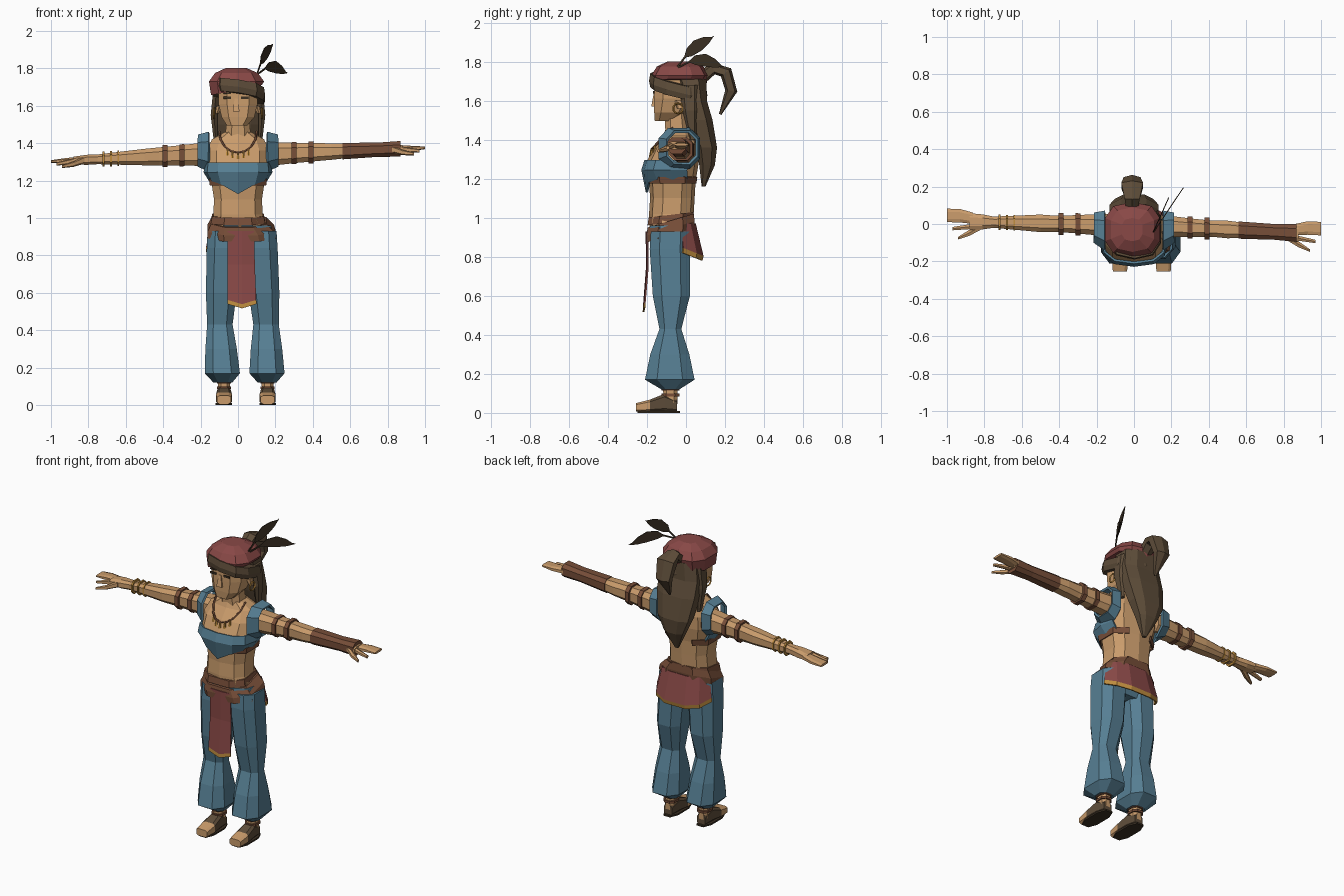
import bpy, bmesh, math
from mathutils import Vector

start_cube = bpy.data.objects.get("Cube")
if start_cube:
    bpy.data.objects.remove(start_cube, do_unlink=True)


def material(name, red, green, blue):
    mat = bpy.data.materials.new(name)
    mat.use_nodes = True
    colour = [(c / 255) ** 2.2 for c in (red, green, blue)] + [1]
    mat.diffuse_color = colour
    mat.node_tree.nodes["Principled BSDF"].inputs["Base Color"].default_value = colour
    return mat


skin = material("skin", 200, 154, 107)
cloth_blue = material("cloth blue", 87, 126, 146)
cloth_red = material("cloth red", 136, 74, 72)
hair_brown = material("hair brown", 94, 78, 60)
leather = material("leather", 118, 79, 59)
gold = material("gold", 190, 140, 65)
dark = material("dark brown", 62, 52, 40)


def finish(name, bm, mats, thick=0):
    bmesh.ops.recalc_face_normals(bm, faces=bm.faces)
    mesh = bpy.data.meshes.new(name)
    bm.to_mesh(mesh)
    bm.free()
    for mat in mats:
        mesh.materials.append(mat)
    obj = bpy.data.objects.new(name, mesh)
    bpy.context.collection.objects.link(obj)
    if thick:
        mod = obj.modifiers.new("thickness", "SOLIDIFY")
        mod.thickness = thick
        mod.offset = 0
    return obj


def loft(name, rings, mats, axis="z", sides=8, power=.75, spin=.5,
         cap=True, shape=None, keep=None, thick=0):
    """Skin rings given as (x, y, z, radius a, radius b); one material per band."""
    mats = mats if isinstance(mats, list) else [mats]
    bm = bmesh.new()
    widest = math.cos(math.tau * spin / sides)
    centres = [Vector(ring[:3]) for ring in rings]
    loops = []
    for k, ring in enumerate(rings):
        u, v = {"x": ((0, 1, 0), (0, 0, 1)), "y": ((1, 0, 0), (0, 0, 1))}.get(axis, ((1, 0, 0), (0, 1, 0)))
        u, v = Vector(u), Vector(v)
        if axis == "path":
            along = centres[min(k + 1, len(rings) - 1)] - centres[max(k - 1, 0)]
            v = along.cross(u).normalized()
        loop = []
        for i in range(sides):
            angle = math.tau * (i + spin) / sides
            a, b = (math.copysign((abs(f) / widest) ** power, f) if abs(f) > 1e-6 else 0
                    for f in (math.cos(angle), math.sin(angle)))
            point = centres[k] + u * a * ring[3] + v * b * ring[4]
            loop.append(bm.verts.new(shape(point) if shape else point))
        loops.append(loop)
    for k, (low, high) in enumerate(zip(loops, loops[1:])):
        for i in range(sides):
            j = (i + 1) % sides
            face = bm.faces.new((low[i], low[j], high[j], high[i]))
            face.material_index = min(k, len(mats) - 1)
    if cap:
        bm.faces.new(loops[0])
        bm.faces.new(loops[-1]).material_index = len(mats) - 1
    if keep:
        unwanted = [f for f in bm.faces if not keep(f.calc_center_median())]
        bmesh.ops.delete(bm, geom=unwanted, context="FACES")
    return finish(name, bm, mats, thick)


def panel(name, rows, mats, thick=.008):
    """Sheet through rows of points; one material per row."""
    bm = bmesh.new()
    grid = [[bm.verts.new(p) for p in row] for row in rows]
    for k, (top, low) in enumerate(zip(grid, grid[1:])):
        for i in range(len(top) - 1):
            face = bm.faces.new((top[i], top[i + 1], low[i + 1], low[i]))
            face.material_index = min(k, len(mats) - 1)
    return finish(name, bm, mats, thick)


# Torso and neck
loft("torso", [(.02, -.08, .9, .15, .1), (0, -.075, 1.02, .132, .11), (0, -.07, 1.1, .128, .11),
               (0, -.07, 1.19, .142, .115), (0, -.07, 1.28, .165, .13), (0, -.05, 1.36, .165, .11),
               (0, -.035, 1.42, .14, .08), (0, -.04, 1.46, .07, .06)], skin, sides=10)
loft("neck", [(0, -.045, 1.42, .07, .06), (0, -.055, 1.56, .058, .055)], skin)

# Cropped top with pointed front edge
def pointed(p):
    if p.z < 1.21 and p.y < -.1:
        p.z -= .07 * max(0, 1 - abs(p.x) / .12)
    return p

loft("cropped_top", [(0, -.07, 1.2, .15, .13), (0, -.08, 1.245, .178, .143), (0, -.07, 1.295, .172, .137)],
     cloth_blue, sides=12, spin=0, cap=False, shape=pointed, keep=lambda c: c.y < .01, thick=.012)
loft("under_bust_band", [(0, -.07, 1.175, .147, .12), (0, -.07, 1.21, .152, .125)],
     leather, cap=False, keep=lambda c: abs(c.x) > .1, thick=.008)

# Necklace with drops
def neck_point(turn):
    return Vector((.1 * math.sin(turn), -.07 - .108 * math.cos(turn), 1.46 - .11 * math.cos(turn)))

cord = bpy.data.curves.new("necklace", "CURVE")
cord.dimensions = "3D"
cord.bevel_depth = .006
cord.bevel_resolution = 0
line = cord.splines.new("POLY")
line.points.add(8)
for i, point in enumerate(line.points):
    point.co = (*neck_point((i - 4) * .4), 1)
cord.materials.append(leather)
bpy.context.collection.objects.link(bpy.data.objects.new("necklace", cord))
for i in range(-2, 3):
    x, y, z = neck_point(i * .3)
    loft("necklace_drop", [(x, y - .005, z - .035, .009, .006), (x, y, z, .004, .004)], gold, sides=6)

# Arms with bands and hands
ARM = [(.14, .058, .062), (.22, .055, .06), (.32, .048, .053), (.42, .043, .048), (.5, .047, .044),
       (.6, .04, .037), (.75, .03, .026), (.81, .04, .027), (.88, .045, .02)]


def arm(side, label, y_start, y_end, z_end):
    def at(reach, a, b, dy=0, dz=0):
        f = (reach - .16) / .84
        return (side * reach, y_start + (y_end - y_start) * f + dy, 1.342 + (z_end - 1.342) * f + dz, a, b)

    def band(name, reach, half, a, mat):
        loft(label + name, [at(reach - half, a, a), at(reach + half, a, a)], mat, "x")

    loft(label + "arm", [at(*row) for row in ARM], skin, "x")
    loft(label + "fingers", [at(.86, .03, .018, .018), at(.93, .036, .014, .03), at(1, .036, .007, .03)], skin, "x")
    loft(label + "little_finger", [at(.86, .014, .014, -.025), at(.97, .009, .008, -.04, -.015)], skin, "x", 6)
    loft(label + "thumb", [at(.82, .018, .018, -.025), at(.88, .016, .013, -.06, -.02),
                           at(.94, .007, .007, -.09, -.03)], skin, "x", 6)
    for reach in (.3, .39):
        band("upper_arm_band", reach, .013, .059, leather)
    if side < 0:
        for reach in (.64, .68, .72):
            band("bracelet", reach, .005, .041, gold)
    else:
        loft("bracer", [at(.56, .046, .044), at(.75, .042, .038), at(.87, .047, .042)], leather, "x")
    # Shoulder strap around the arm opening
    loft(label + "strap", [(side * .155, -.035, 1.355, .1, .1), (side * .212, -.02, 1.36, .075, .08)],
         cloth_blue, "x", cap=False, thick=.014)


arm(-1, "right_", -.005, .016, 1.302)
arm(1, "left_", -.012, -.055, 1.375)

# Trousers, ankles and shoes
LEG = [(.93, -.08, .088, .1), (.84, -.083, .088, .103), (.6, -.075, .082, .095), (.43, -.08, .068, .056),
       (.3, -.083, .084, .1), (.17, -.083, .094, .127), (.12, -.08, .05, .045)]


def leg(label, hip, knee, ankle):
    def middle(z):
        return knee + (hip - knee) * (z - .43) / .5 if z > .43 else ankle + (knee - ankle) * z / .43
    loft(label + "trouser_leg", [(middle(z), y, z, a, b) for z, y, a, b in LEG], cloth_blue)
    loft(label + "ankle", [(ankle, -.08, .04, .03, .035), (ankle, -.08, .16, .032, .038)], skin)
    for z in (.085, .115):
        loft(label + "ankle_wrap", [(ankle, -.08, z, .038, .046), (ankle, -.08, z + .014, .038, .046)], leather)
    loft(label + "shoe", [(ankle, -.045, .036, .028, .03), (ankle, -.11, .052, .036, .046),
                          (ankle, -.185, .037, .043, .031), (ankle, -.255, .028, .038, .022)],
         [hair_brown, hair_brown, skin], "y", power=.5)
    loft(label + "sole", [(ankle, -.14, 0, .044, .108), (ankle, -.14, .01, .044, .108)], dark)


leg("right_", -.075, -.097, -.075)
leg("left_", .118, .15, .158)
loft("hips", [(.02, -.08, .8, .1, .08), (.02, -.082, .86, .18, .1), (.02, -.08, .96, .155, .105)], cloth_blue)

# Belts, tilted down to the front
def tilt(p):
    return p + Vector((0, 0, .3 * (p.y + .08)))

loft("wide_belt", [(.02, -.08, .91, .182, .122), (.015, -.08, .945, .178, .124), (.005, -.078, .985, .148, .118)],
     leather, shape=tilt)
loft("thin_belt", [(0, -.078, .975, .146, .119), (0, -.076, 1.015, .138, .115)], leather,
     shape=lambda p: p + Vector((0, 0, .12 * (p.y + .08))))

# Back sash and front cloth, both with gold edges
def hang(p):
    if p.z < .9:
        p.z -= .4 * max(0, p.y + .03)
    return p

loft("back_sash", [(.02, -.075, .97, .16, .12), (.02, -.075, .85, .187, .16), (.02, -.075, .825, .188, .155)],
     [cloth_red, gold], sides=12, cap=False, shape=hang, keep=lambda c: c.y > -.06, thick=.01)


def cloth_row(y, z, dip, right):
    return [(-.056, y, z), (.022, y - .006, z - dip), (right, y, z)]


panel("front_cloth", [cloth_row(-.197, .93, 0, .085), cloth_row(-.195, .75, 0, .09),
                      cloth_row(-.211, .562, .023, .097), cloth_row(-.212, .54, .023, .098)],
      [cloth_red, cloth_red, gold])

# Head and face
loft("head", [(-.005, -.11, 1.495, .055, .05), (0, -.083, 1.54, .088, .08), (0, -.06, 1.61, .104, .103),
              (0, -.05, 1.72, .104, .11)], skin, power=.65)
loft("nose", [(-.01, -.155, 1.57, .018, .023), (-.01, -.155, 1.64, .008, .01)], skin, sides=4)
for side in (-1, 1):
    x = -.01 + side * .047
    for name, z, half in (("eye", 1.643, .006), ("eyebrow", 1.667, .004)):
        y = -.165
        panel(name, [[(x - .02, y, z - half), (x + .02, y, z - half)],
                     [(x - .02, y, z + half), (x + .02, y, z + half)]], [dark])
    loft("ear", [(side * .1, -.03, 1.6, .015, .025), (side * .112, -.03, 1.56, .01, .014)], skin, sides=6)
    bpy.ops.mesh.primitive_torus_add(major_segments=10, minor_segments=4, major_radius=.026, minor_radius=.005,
                                     location=(side * .128, -.04, 1.56), rotation=(0, math.pi / 2, 0))
    bpy.context.object.name = "earring"
    bpy.context.object.data.materials.append(gold)
    # Side lock of hair
    loft("side_lock", [(side * .115, .015, 1.68, .018, .045), (side * .128, .02, 1.55, .018, .035),
                       (side * .118, .035, 1.4, .01, .015)], hair_brown, sides=6)

# Long hair and ponytail
loft("long_hair", [(0, .02, 1.71, .115, .085), (0, .045, 1.6, .132, .062), (0, .07, 1.5, .13, .066),
                   (0, .105, 1.36, .105, .054), (0, .108, 1.27, .065, .04), (0, .09, 1.16, .012, .01)], hair_brown)
loft("ponytail", [(-.01, .07, 1.71, .03, .03), (-.01, .14, 1.765, .04, .028), (-.01, .205, 1.745, .058, .03),
                  (-.01, .232, 1.65, .045, .028), (-.01, .175, 1.53, .006, .006)], hair_brown, "path", 6)

# Head wrap: brown band below, red cap above
loft("head_band", [(.003, -.04, 1.635, .133, .138), (.003, -.04, 1.665, .142, .144), (.003, -.04, 1.705, .136, .138)],
     hair_brown, sides=10, shape=lambda p: p + Vector((0, 0, -.15 * p.x - .25 * (p.y + .04))))
loft("red_cap", [(-.008, -.035, 1.685, .136, .134), (-.008, -.03, 1.73, .147, .142),
                 (-.008, -.03, 1.775, .115, .115), (-.01, -.03, 1.802, .055, .06)],
     cloth_red, sides=10, shape=lambda p: p + Vector((0, 0, .2 * p.x if p.z < 1.7 else 0)))

# Feathers: upright leaf shapes on thin quills
def feather(name, tip, bow):
    base, tip = Vector((.1, -.05, 1.765)), Vector(tip)
    along = tip - base
    across = along.cross(Vector((0, 0, 1))).cross(along).normalized()
    rows = []
    for t, half in ((0, .004), (.3, .005), (.42, .024), (.65, .033), (.85, .022), (1, .002)):
        spine = base + along * t + across * bow * math.sin(math.pi * t)
        rows.append([spine + across * half, spine + along * .04, spine - across * half])
    panel(name, rows, [dark], .005)


feather("tall_feather", (.183, .135, 1.925), .02)
feather("low_feather", (.258, .185, 1.775), .04)
